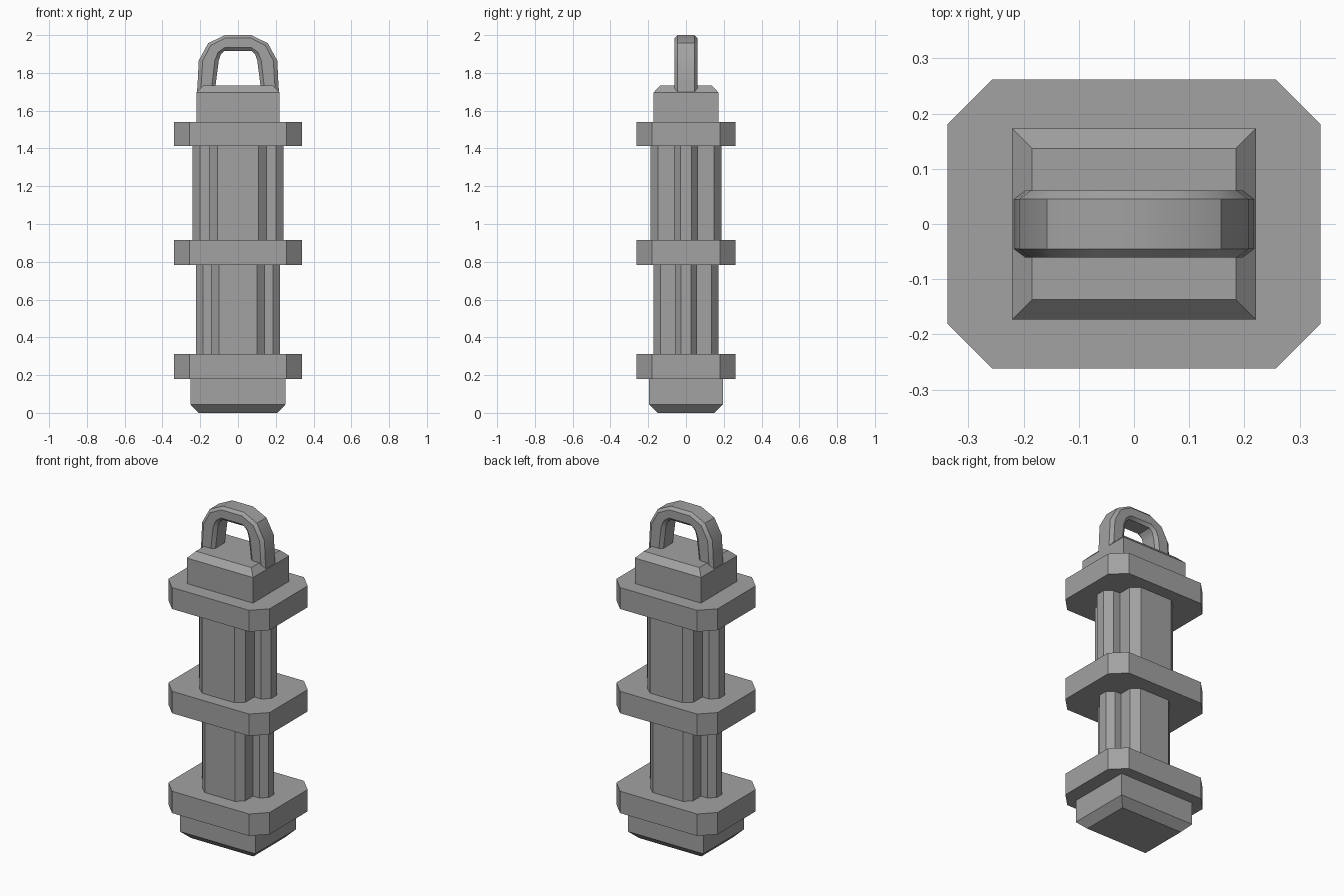
import bpy
import bmesh

if "Cube" in bpy.data.objects:
    bpy.data.objects.remove(bpy.data.objects["Cube"])

GREY = (0.36, 0.36, 0.36, 1)
metal = bpy.data.materials.new("plain grey")
metal.use_nodes = True
metal.diffuse_color = GREY
metal.node_tree.nodes["Principled BSDF"].inputs["Base Color"].default_value = GREY


def loft(name, rings, closed_ends=True):
    """Skin a list of equal-length rings of 3D points and cap both ends."""
    bm = bmesh.new()
    rows = [[bm.verts.new(p) for p in ring] for ring in rings]
    n = len(rows[0])
    for a, b in zip(rows, rows[1:]):
        for i in range(n):
            j = (i + 1) % n
            bm.faces.new((a[i], a[j], b[j], b[i]))
    if closed_ends:
        bm.faces.new(rows[0][::-1])
        bm.faces.new(rows[-1])
    bmesh.ops.recalc_face_normals(bm, faces=bm.faces)
    mesh = bpy.data.meshes.new(name)
    bm.to_mesh(mesh)
    bm.free()
    mesh.materials.append(metal)
    obj = bpy.data.objects.new(name, mesh)
    bpy.context.collection.objects.link(obj)
    return obj


def four_way(quarter):
    """Mirror a quarter outline (from +x round to +y) into a full outline."""
    back = [(-x, y) for x, y in reversed(quarter)]
    half = quarter + back
    return half + [(-x, -y) for x, y in half]


def level(outline, z, scale=1.0):
    return [(x * scale, y * scale, z) for x, y in outline]


# Three chamfered collars
collar = four_way([(0.338, 0.181), (0.257, 0.262)])
for name, low, high in (("lower_collar", 0.18, 0.312),
                        ("middle_collar", 0.783, 0.915),
                        ("upper_collar", 1.412, 1.541)):
    loft(name, [level(collar, low), level(collar, high)])

# Cross-shaped shafts with chamfered ribs
shaft = four_way([(0.241, 0.028), (0.2, 0.064), (0.154, 0.064),
                  (0.154, 0.147), (0.108, 0.187)])
loft("lower_shaft", [level(shaft, 0.3, 0.925), level(shaft, 0.79, 0.925)])
loft("upper_shaft", [level(shaft, 0.9), level(shaft, 1.42)])

# Foot with a bevelled underside
loft("foot", [level(four_way([(0.208, 0.15)]), 0),
              level(four_way([(0.252, 0.195)]), 0.045),
              level(four_way([(0.252, 0.195)]), 0.19)])

# Top cap with a bevelled upper edge
loft("cap", [level(four_way([(0.221, 0.173)]), 1.53),
             level(four_way([(0.221, 0.173)]), 1.695),
             level(four_way([(0.185, 0.137)]), 1.732)])

# Carrying loop: outer and inner outline points, mirrored across x
side = [((0.22, 1.67), (0.122, 1.67)),
        ((0.214, 1.74), (0.118, 1.74)),
        ((0.208, 1.865), (0.102, 1.865)),
        ((0.158, 1.957), (0.092, 1.897)),
        ((0.07, 2.0), (0.072, 1.917))]
stations = side + [((-a, b), (-c, d)) for (a, b), (c, d) in reversed(side)]
section = [(0, 0.045), (0.2, 0.061), (0.8, 0.061), (1, 0.045)]
section += [(t, -y) for t, y in reversed(section)]
rings = [[(ox + (ix - ox) * t, y, oz + (iz - oz) * t) for t, y in section]
         for (ox, oz), (ix, iz) in stations]
loop = loft("carrying_loop", rings)
bpy.ops.object.select_all(action='DESELECT')
loop.select_set(True)
bpy.context.view_layer.objects.active = loop
bpy.ops.object.shade_smooth_by_angle(angle=0.6)
